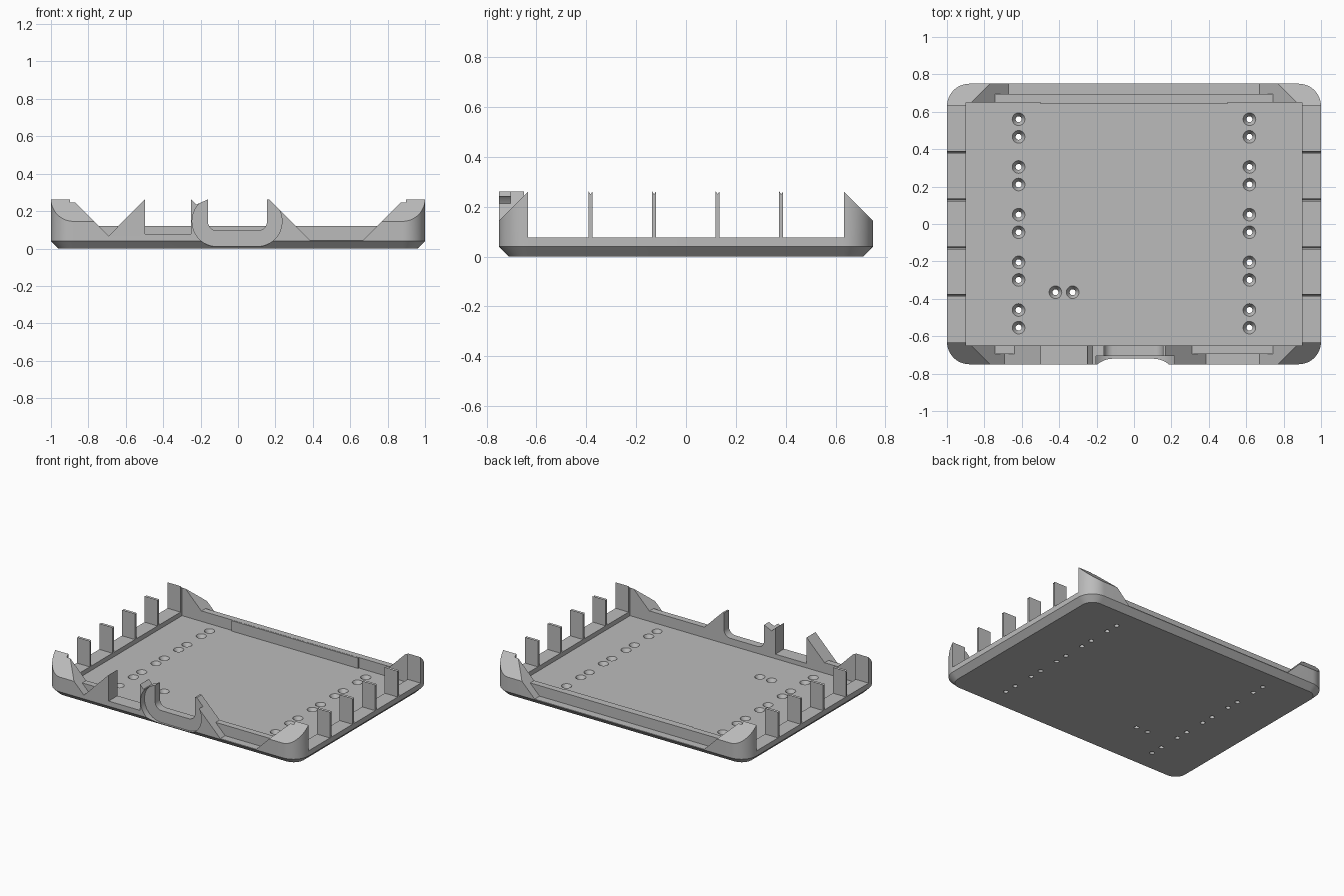
import bpy, bmesh
from math import sin, cos, pi, radians
from mathutils import Vector

cube = bpy.data.objects.get("Cube")
if cube:
    bpy.data.objects.remove(cube, do_unlink=True)

grey = bpy.data.materials.new("plain_grey")
grey.use_nodes = True
grey.diffuse_color = (0.5, 0.5, 0.5, 1)
grey.node_tree.nodes["Principled BSDF"].inputs["Base Color"].default_value = (0.5, 0.5, 0.5, 1)

FLOOR, RIM, WALL, TOP = 0.045, 0.077, 0.12, 0.262


def loft(name, stacks):
    """Solid from stacks of rings; each ring is a list of 3D points."""
    bm = bmesh.new()
    for rings in stacks:
        loops = [[bm.verts.new(p) for p in ring] for ring in rings]
        for a, b in zip(loops, loops[1:]):
            for i in range(len(a)):
                j = (i + 1) % len(a)
                bm.faces.new((a[i], a[j], b[j], b[i]))
        bm.faces.new(loops[0][::-1])
        bm.faces.new(loops[-1])
    bmesh.ops.recalc_face_normals(bm, faces=bm.faces)
    mesh = bpy.data.meshes.new(name)
    bm.to_mesh(mesh)
    bm.free()
    mesh.materials.append(grey)
    ob = bpy.data.objects.new(name, mesh)
    bpy.context.collection.objects.link(ob)
    return ob


def prism_y(name, pts, y0, y1):
    return loft(name, [[[(x, y, z) for x, z in pts] for y in (y0, y1)]])


def prism_x(name, pts, x0, x1):
    return loft(name, [[[(x, y, z) for y, z in pts] for x in (x0, x1)]])


def box(name, x0, x1, y0, y1, z0, z1):
    return prism_y(name, [(x0, z0), (x1, z0), (x1, z1), (x0, z1)], y0, y1)


def rounded(hx, hy, r, steps=12):
    """Rounded rectangle outline centred on the origin."""
    pts = []
    for k, (sx, sy) in enumerate([(1, 1), (-1, 1), (-1, -1), (1, -1)]):
        for i in range(steps + 1):
            a = (k + i / steps) * pi / 2
            pts.append((sx * (hx - r) + r * cos(a), sy * (hy - r) + r * sin(a)))
    return pts


def cut(target, cutter):
    mod = target.modifiers.new("cut", 'BOOLEAN')
    mod.operation = 'DIFFERENCE'
    mod.solver = 'EXACT'
    mod.object = cutter
    bpy.context.view_layer.objects.active = target
    bpy.ops.object.modifier_apply(modifier=mod.name)
    bpy.data.objects.remove(cutter, do_unlink=True)


# Tray body with a chamfered underside
tray = loft("tray_body", [[
    [(x, y, z) for x, y in rounded(1 - c, 0.75 - c, 0.12 - c)]
    for c, z in ((0.04, 0), (0, 0.04), (0, TOP))]])

# Inner pocket and low side rims
cut(tray, box("pocket", -0.897, 0.897, -0.65, 0.65, FLOOR, 1))
cut(tray, box("side_gap", -1.1, 1.1, -0.633, 0.633, RIM, 1))

# Back opening between the corner posts
cut(tray, prism_y("back_gap", [(-0.9, 0.275), (-0.67, FLOOR), (0.67, FLOOR), (0.9, 0.275)], 0.6, 0.8))

# Front openings: V notch, port slot and right gap
cut(tray, prism_y("v_notch", [(-0.9, 0.275), (-0.692, 0.067), (-0.485, 0.275)], -0.8, -0.6))
cut(tray, box("port_slot", -0.497, -0.25, -0.8, -0.6, RIM, 1))
cut(tray, prism_y("right_gap", [(0.155, 0.275), (0.385, FLOOR), (0.67, FLOOR), (0.9, 0.275)], -0.8, -0.6))
cut(tray, prism_y("horn_notch", [(-0.262, 0.275), (-0.222, 0.235), (-0.16, 0.263), (-0.16, 0.275)], -0.8, -0.6))

# Plug recess and its through opening
recess = [(x - 0.005, z + 0.145) for x, z in rounded(0.24, 0.135, 0.134)]
cut(tray, prism_y("plug_recess", recess, -0.8, -0.705))
opening = [(x - 0.003, z + 0.295) for x, z in rounded(0.158, 0.2, 0.05, 8)]
cut(tray, prism_y("plug_opening", opening, -0.8, -0.6))

# Sloped tops on the four corner posts
for sx in (-1, 1):
    for sy in (-1, 1):
        slope = [(sy * 0.61, 0.285), (sy * 0.8, 0.095), (sy * 0.8, 0.285)]
        cut(tray, prism_x("corner_slope", slope, sx * 0.72, sx * 1.1))

# Countersunk screw holes
spots = [(-0.42, -0.365), (-0.328, -0.365)]
for k in range(5):
    for dy in (0.047, -0.047):
        spots += [(sx * 0.617, 0.513 - 0.255 * k + dy) for sx in (-1, 1)]
profile = [(-0.1, 0.016), (0.015, 0.016), (FLOOR, 0.034), (0.1, 0.034)]
holes = loft("screw_holes", [
    [[(x + r * cos(a * pi / 10), y + r * sin(a * pi / 10), z) for a in range(20)]
     for z, r in profile] for x, y in spots])
cut(tray, holes)

# Raised inner walls
box("back_inner_wall", -0.743, 0.743, 0.65, 0.695, 0.03, WALL)
box("back_wall_panel", -0.5, 0.5, 0.641, 0.66, 0.03, WALL - 0.001)
box("front_inner_wall_left", 0.308, 0.743, -0.695, -0.65, 0.03, WALL)
box("front_inner_wall_right", -0.743, -0.638, -0.695, -0.65, 0.03, WALL)

# Side fins
w = 0.008
for side, sx in (("left", 1), ("right", -1)):
    for k in range(4):
        y = 0.382 - 0.255 * k
        pts = [(y - w, 0.06), (y + w, 0.06), (y + w, TOP), (y, 0.25), (y - w, TOP)]
        prism_x(f"{side}_fin_{k + 1}", pts, sx * 0.897, sx * 0.9995)

# Smooth the rounded parts, keep edges sharp
bpy.ops.object.select_all(action='DESELECT')
tray.select_set(True)
bpy.context.view_layer.objects.active = tray
bpy.ops.object.shade_smooth_by_angle(angle=radians(25))
